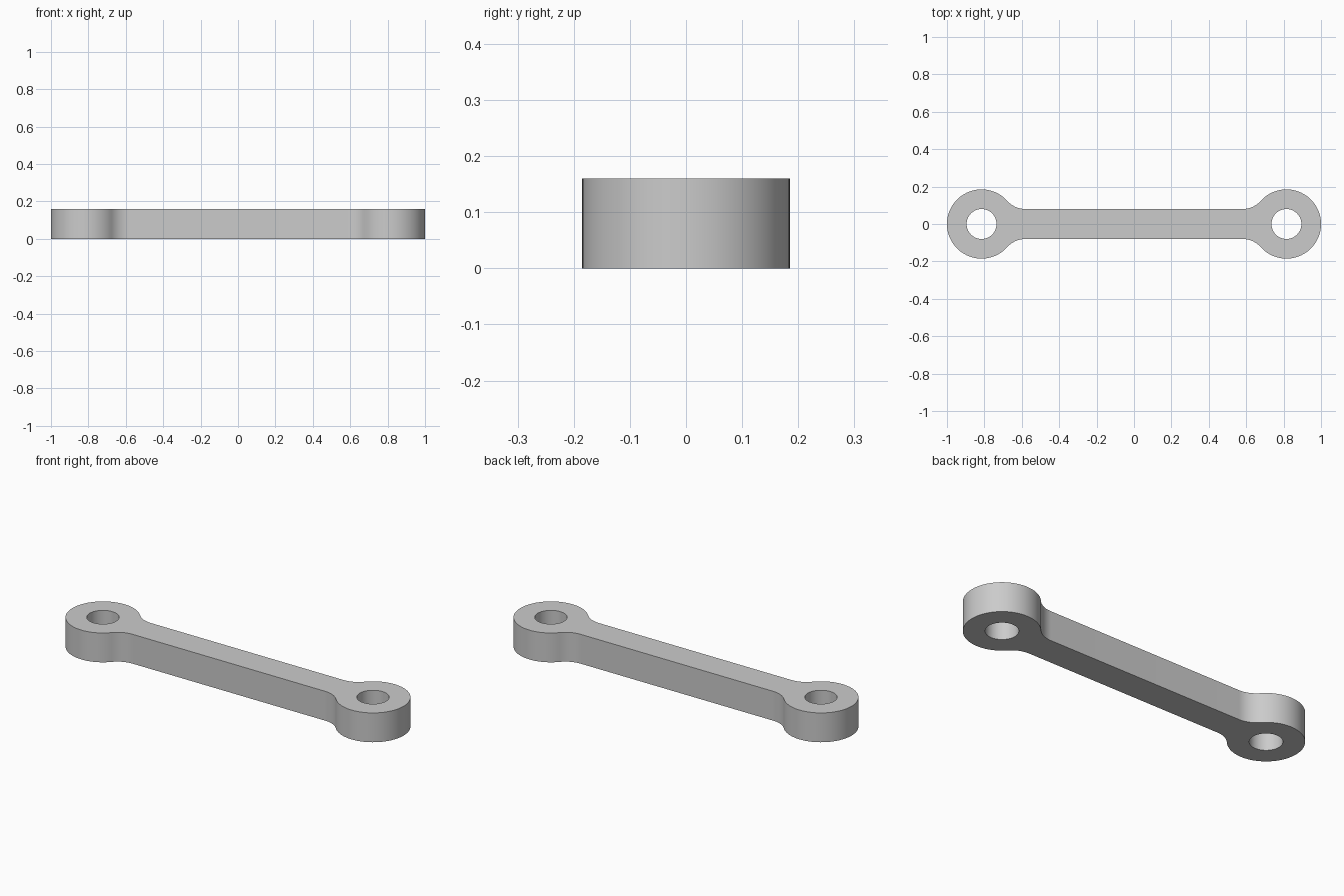
import bpy
import bmesh
from math import sin, cos, pi, sqrt, atan2

if "Cube" in bpy.data.objects:
    bpy.data.objects.remove(bpy.data.objects["Cube"], do_unlink=True)

EYE_X, EYE_R, HOLE_R = 0.815, 0.185, 0.08   # ring ends
HALF_W, FILLET, HEIGHT = 0.08, 0.13, 0.16   # bar and blend radius


def arc(cx, cy, r, a0, a1, n):
    return [(cx + r * cos(a0 + (a1 - a0) * i / n),
             cy + r * sin(a0 + (a1 - a0) * i / n)) for i in range(n + 1)]


# Outline of one quarter: ring end, then a tangent fillet into the bar
fy = HALF_W + FILLET
dx = sqrt((EYE_R + FILLET) ** 2 - fy ** 2)
meet = atan2(fy, -dx)
quarter = arc(EYE_X, 0, EYE_R, 0, meet, 32)
quarter += arc(EYE_X - dx, fy, FILLET, meet - pi, -pi / 2, 14)[1:]

# Mirror the quarter all the way around
half = quarter + [(-x, y) for x, y in reversed(quarter)]
outline = half + [(x, -y) for x, y in reversed(half)][1:-1]
holes = [arc(s * EYE_X, 0, HOLE_R, 0, 2 * pi, 48)[:-1] for s in (1, -1)]

# Flat profile with two holes, extruded to a solid link
bm = bmesh.new()
edges = []
for loop in [outline] + holes:
    vs = [bm.verts.new((x, y, 0)) for x, y in loop]
    edges += [bm.edges.new((a, b)) for a, b in zip(vs, vs[1:] + vs[:1])]
bmesh.ops.triangle_fill(bm, use_beauty=True, use_dissolve=False, edges=edges)
ext = bmesh.ops.extrude_face_region(bm, geom=bm.faces[:], use_keep_orig=True)
top = [g for g in ext["geom"] if isinstance(g, bmesh.types.BMVert)]
bmesh.ops.translate(bm, vec=(0, 0, HEIGHT), verts=top)
bmesh.ops.recalc_face_normals(bm, faces=bm.faces[:])

mesh = bpy.data.meshes.new("link_arm")
bm.to_mesh(mesh)
bm.free()
link = bpy.data.objects.new("link_arm", mesh)
bpy.context.collection.objects.link(link)

# Plain grey metal
grey = bpy.data.materials.new("grey_metal")
grey.use_nodes = True
color = (0.6, 0.6, 0.6, 1)
grey.diffuse_color = color
grey.node_tree.nodes["Principled BSDF"].inputs["Base Color"].default_value = color
mesh.materials.append(grey)

bpy.ops.object.select_all(action="DESELECT")
link.select_set(True)
bpy.context.view_layer.objects.active = link
bpy.ops.object.shade_smooth_by_angle(angle=pi / 6)
